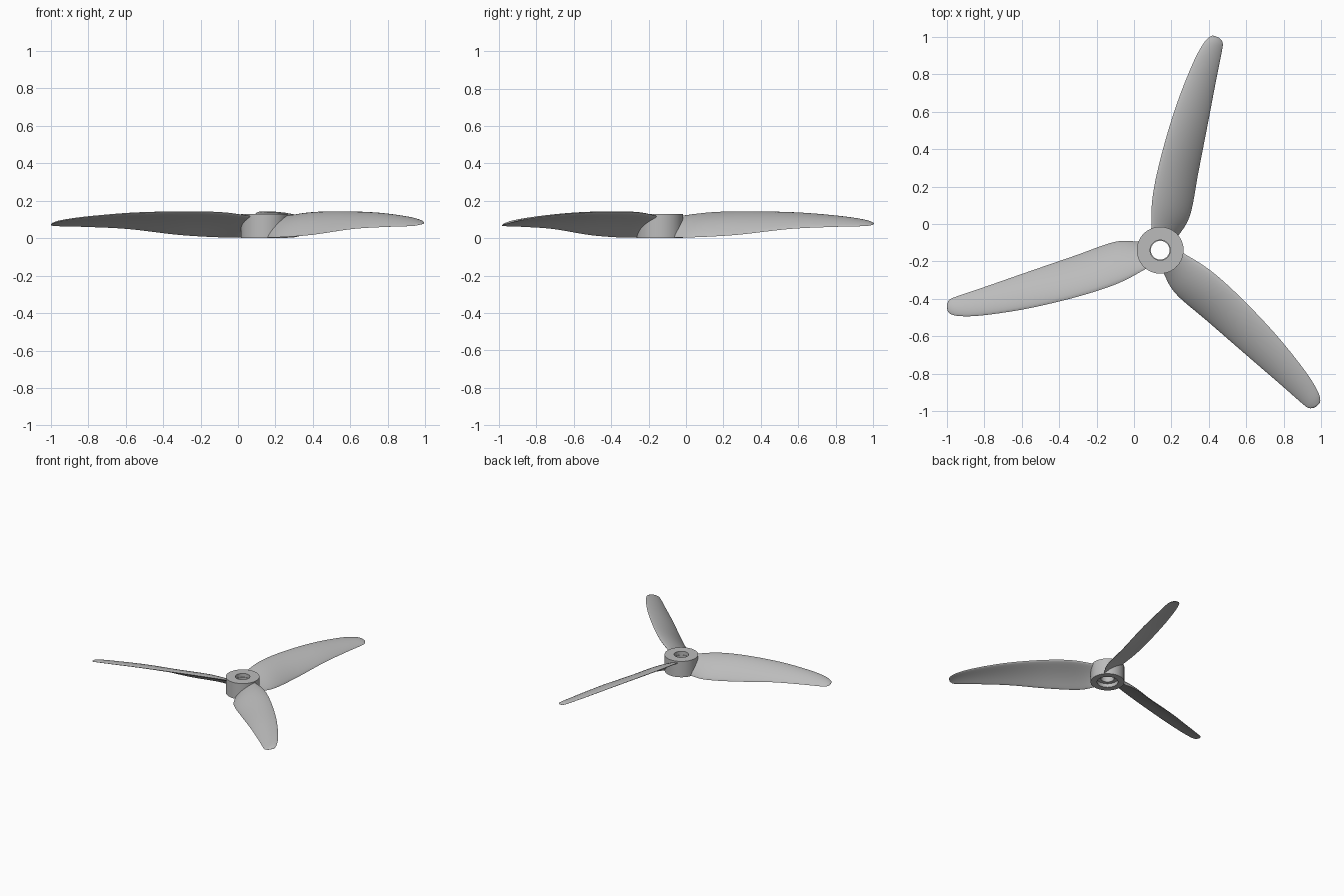
import bpy, bmesh, math
from mathutils import Vector, Matrix

cube = bpy.data.objects.get("Cube")
if cube:
    bpy.data.objects.remove(cube, do_unlink=True)

HUB = Vector((0.14, -0.14, 0))

grey = bpy.data.materials.new("plain grey")
grey.use_nodes = True
grey.diffuse_color = (0.5, 0.5, 0.5, 1)
grey.node_tree.nodes["Principled BSDF"].inputs["Base Color"].default_value = (0.5, 0.5, 0.5, 1)


def make_object(name, bm, angle=0.0):
    bmesh.ops.recalc_face_normals(bm, faces=bm.faces)
    mesh = bpy.data.meshes.new(name)
    bm.to_mesh(mesh)
    bm.free()
    mesh.materials.append(grey)
    obj = bpy.data.objects.new(name, mesh)
    bpy.context.collection.objects.link(obj)
    obj.matrix_world = Matrix.Translation(HUB) @ Matrix.Rotation(angle, 4, "Z")
    bpy.ops.object.select_all(action="DESELECT")
    obj.select_set(True)
    bpy.context.view_layer.objects.active = obj
    bpy.ops.object.shade_smooth_by_angle(angle=math.radians(40))
    return obj


def smooth_path(points, steps):
    """Catmull-Rom curve through the points."""
    pts = [Vector(p) for p in points]
    pts = [2 * pts[0] - pts[1]] + pts + [2 * pts[-1] - pts[-2]]
    path = []
    for a, b, c, d in zip(pts, pts[1:], pts[2:], pts[3:]):
        for i in range(steps):
            t = i / steps
            path.append(0.5 * (2 * b + (c - a) * t + (2 * a - 5 * b + 4 * c - d) * t * t
                               + (3 * b - a - 3 * c + d) * t ** 3))
    return path + [pts[-2]]


# Blade edges, root to tip
leading = [(.05, .085, .115), (.22, .175, .136), (.43, .245, .141), (.70, .31, .133),
           (.94, .347, .113), (1.07, .352, .095), (1.127, .336, .08), (1.14, .302, .073)]
trailing = [(.10, -.045, .004), (.24, -.045, .005), (.458, .03, .018), (.725, .122, .049),
            (.94, .197, .06), (1.09, .248, .064), (1.127, .266, .066), (1.14, .292, .07)]


def blade(name, angle, half=12):
    bm = bmesh.new()
    rings = []
    for front, back in zip(smooth_path(leading, 6), smooth_path(trailing, 6)):
        chord = back - front
        normal = chord.cross(Vector((1, 0.25, 0))).normalized()
        if normal.z < 0:
            normal.negate()
        ring = []
        for i in range(2 * half):
            a = math.pi * i / half
            s = (1 - math.cos(a)) / 2
            camber = 0.28 * s * (1 - s)
            thick = 0.055 * math.sin(a) * (1.25 - 0.5 * s)
            ring.append(bm.verts.new(front + chord * s + normal * chord.length * (camber + thick)))
        rings.append(ring)
    n = 2 * half
    for r0, r1 in zip(rings, rings[1:]):
        for i in range(n):
            j = (i + 1) % n
            bm.faces.new((r0[i], r0[j], r1[j], r1[i]))
    bm.faces.new(rings[0])
    bm.faces.new(rings[-1])
    return make_object(name, bm, angle)


for label, degrees in (("back", 60), ("left_side", 180), ("front", 300)):
    blade(label + "_blade", math.radians(degrees))

# Hub turned from a closed profile: stepped bore, wider recess underneath
profile = [(.125, 0), (.125, .13), (.054, .13), (.054, .1), (.05, .1), (.05, .03), (.078, .03), (.078, 0)]
bm = bmesh.new()
SIDES = 64
loops = [[bm.verts.new((r * math.cos(math.tau * k / SIDES), r * math.sin(math.tau * k / SIDES), z))
          for k in range(SIDES)] for r, z in profile]
for a, b in zip(loops, loops[1:] + loops[:1]):
    for k in range(SIDES):
        m = (k + 1) % SIDES
        bm.faces.new((a[k], a[m], b[m], b[k]))
make_object("hub", bm)
